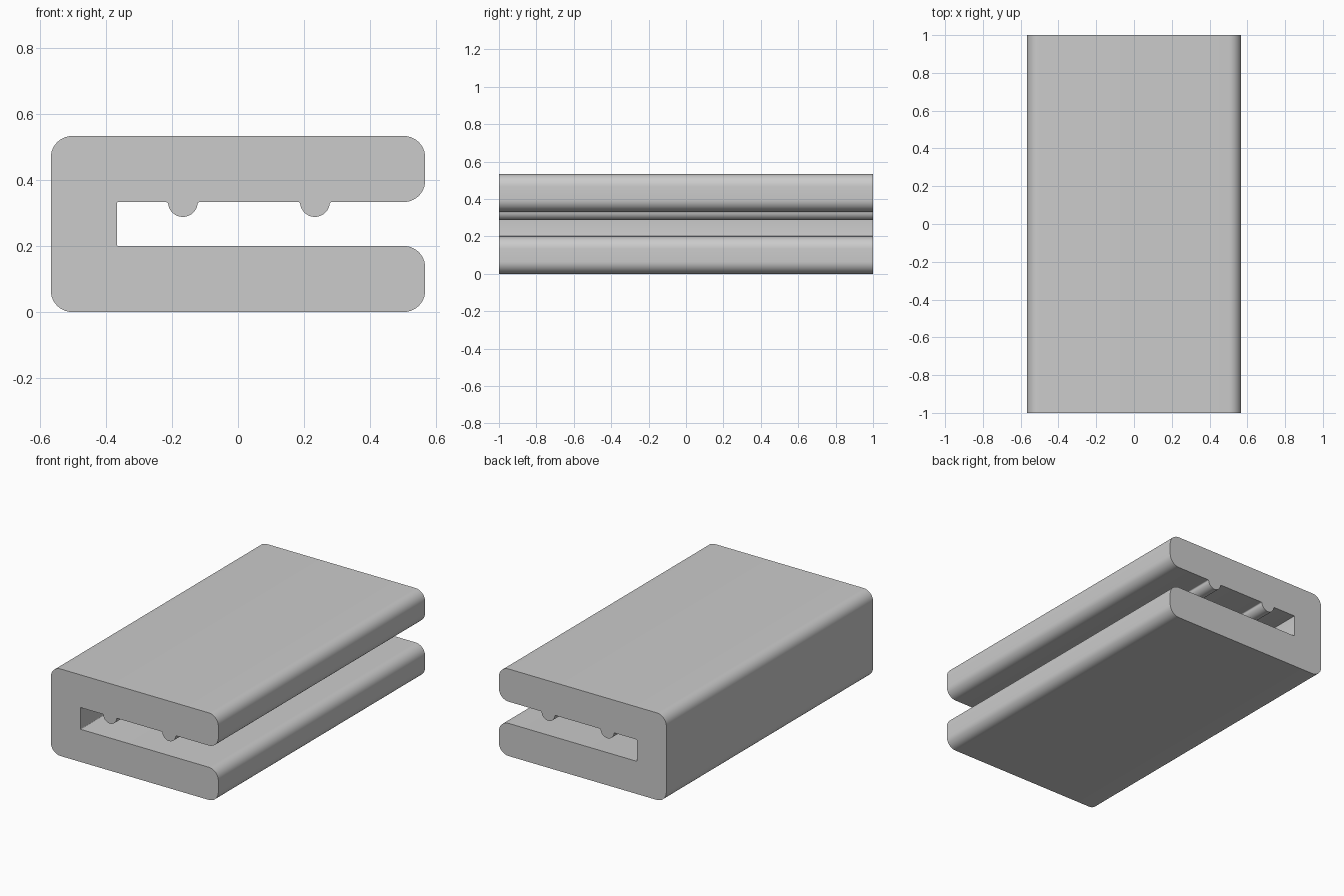
import bpy, bmesh
from math import sin, cos, pi, sqrt, atan2, radians
from mathutils import Vector

if "Cube" in bpy.data.objects:
    bpy.data.objects.remove(bpy.data.objects["Cube"])

W, TOP, ARM_LOW, SLOT_LOW, SLOT_X = 0.567, 0.533, 0.333, 0.2, -0.367
R_OUT, R_IN = 0.065, 0.004
BUMP_R, FILLET = 0.045, 0.007


def arc(cx, cz, r, a0, a1, n):
    return [(cx + r * cos(a0 + (a1 - a0) * i / n), cz + r * sin(a0 + (a1 - a0) * i / n))
            for i in range(n + 1)]


def corner(x, z, sx, sz, r, a0, a1, n=10):
    """Rounded corner; sx, sz point from the corner to the arc centre."""
    return arc(x + sx * r, z + sz * r, r, a0, a1, n)


def bump(cx):
    """Half-round rib hanging from the upper arm, blended with small fillets."""
    d = sqrt((BUMP_R + FILLET) ** 2 - FILLET ** 2)
    t = atan2(FILLET, d)
    return (arc(cx - d, ARM_LOW - FILLET, FILLET, pi / 2, t, 5)
            + arc(cx, ARM_LOW, BUMP_R, pi + t, 2 * pi - t, 24)[1:-1]
            + arc(cx + d, ARM_LOW - FILLET, FILLET, pi - t, pi / 2, 5))


# C-shaped clip cross-section, counter-clockwise in x/z
H = pi / 2
profile = (
    corner(-W, 0, 1, 1, R_OUT, pi, 3 * H)
    + corner(W, 0, -1, 1, R_OUT, -H, 0)
    + corner(W, SLOT_LOW, -1, -1, R_OUT, 0, H)
    + corner(SLOT_X, SLOT_LOW, 1, 1, R_IN, 3 * H, pi, 4)
    + corner(SLOT_X, ARM_LOW, 1, -1, R_IN, pi, H, 4)
    + bump(-0.167) + bump(0.233)
    + corner(W, ARM_LOW, -1, 1, R_OUT, -H, 0)
    + corner(W, TOP, -1, -1, R_OUT, 0, H)
    + corner(-W, TOP, 1, -1, R_OUT, H, pi)
)

# Extrude the section along y
bm = bmesh.new()
face = bm.faces.new([bm.verts.new((x, -1, z)) for x, z in profile])
res = bmesh.ops.extrude_face_region(bm, geom=[face], use_keep_orig=True)
new_verts = [g for g in res["geom"] if isinstance(g, bmesh.types.BMVert)]
bmesh.ops.translate(bm, verts=new_verts, vec=Vector((0, 2, 0)))
bmesh.ops.recalc_face_normals(bm, faces=bm.faces)
mesh = bpy.data.meshes.new("edge_clip")
bm.to_mesh(mesh)
bm.free()

clip = bpy.data.objects.new("edge_clip", mesh)
bpy.context.collection.objects.link(clip)
bpy.context.view_layer.objects.active = clip
clip.select_set(True)
bpy.ops.object.shade_smooth_by_angle(angle=radians(30))
